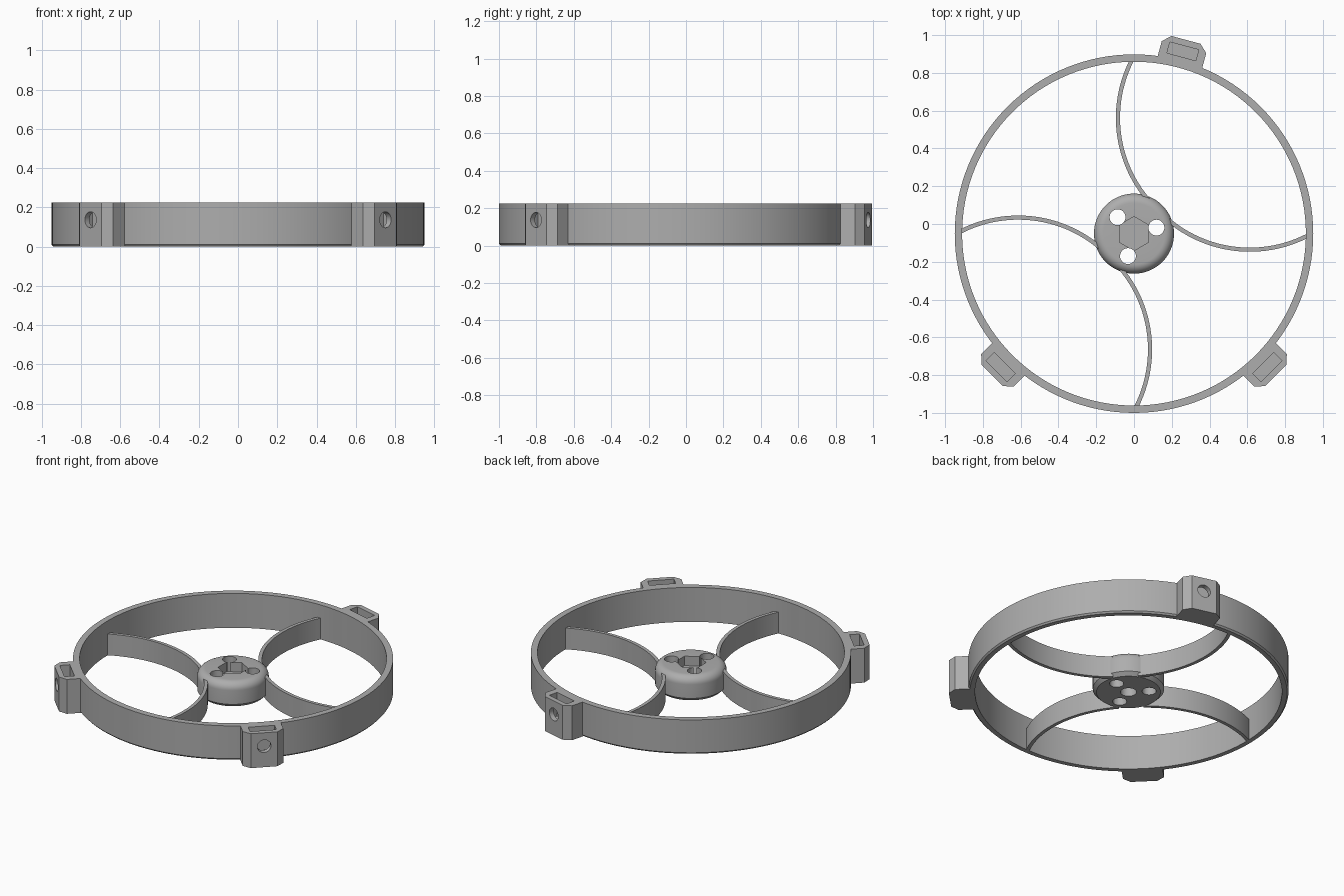
import bpy, bmesh, math
from mathutils import Matrix, Vector

if "Cube" in bpy.data.objects:
    bpy.data.objects.remove(bpy.data.objects["Cube"])

CY = -0.051           # wheel centre offset along y
H = 0.225             # rim height
ORIGIN = Matrix.Translation((0, CY, 0))

grey = bpy.data.materials.new("plain grey")
grey.diffuse_color = (0.42, 0.42, 0.42, 1)
grey.use_nodes = True
grey.node_tree.nodes["Principled BSDF"].inputs["Base Color"].default_value = grey.diffuse_color


def finish(name, bm, matrix=ORIGIN):
    bmesh.ops.transform(bm, matrix=matrix, verts=bm.verts)
    bmesh.ops.recalc_face_normals(bm, faces=bm.faces)
    mesh = bpy.data.meshes.new(name)
    bm.to_mesh(mesh)
    bm.free()
    mesh.materials.append(grey)
    obj = bpy.data.objects.new(name, mesh)
    bpy.context.collection.objects.link(obj)
    return obj


def smooth(obj, angle=30):
    bpy.ops.object.select_all(action='DESELECT')
    obj.select_set(True)
    bpy.context.view_layer.objects.active = obj
    bpy.ops.object.shade_smooth_by_angle(angle=math.radians(angle))


def lathe(name, profile, steps, closed):
    """Revolve an (r, z) profile about the wheel axis."""
    bm = bmesh.new()
    verts = [bm.verts.new((r, 0, z)) for r, z in profile]
    edges = [bm.edges.new(p) for p in zip(verts, verts[1:])]
    if closed:
        edges.append(bm.edges.new((verts[-1], verts[0])))
    bmesh.ops.spin(bm, geom=verts + edges, cent=(0, 0, 0), axis=(0, 0, 1),
                   angle=math.tau, steps=steps)
    bmesh.ops.remove_doubles(bm, verts=bm.verts, dist=1e-5)
    return finish(name, bm)


def prism(name, outline, z0, z1, matrix=ORIGIN):
    """Extrude an (x, y) outline from z0 to z1."""
    bm = bmesh.new()
    face = bm.faces.new([bm.verts.new((x, y, z0)) for x, y in outline])
    new = bmesh.ops.extrude_face_region(bm, geom=[face])["geom"]
    bmesh.ops.translate(bm, vec=(0, 0, z1 - z0),
                        verts=[g for g in new if isinstance(g, bmesh.types.BMVert)])
    return finish(name, bm, matrix)


def circle(cx, cy, r, n, start=0.0):
    return [(cx + r * math.cos(start + math.tau * i / n),
             cy + r * math.sin(start + math.tau * i / n)) for i in range(n)]


def cut(obj, cutters):
    for c in cutters:
        c.hide_render = True
        mod = obj.modifiers.new("cut", 'BOOLEAN')
        mod.operation, mod.solver, mod.object = 'DIFFERENCE', 'EXACT', c
        bpy.ops.object.select_all(action='DESELECT')
        obj.select_set(True)
        bpy.context.view_layer.objects.active = obj
        bpy.ops.object.modifier_apply(modifier=mod.name)
        bpy.data.objects.remove(c)


# Rim with a slim chamfer along the lower edge
smooth(lathe("rim", [(0.91, 0), (0.94, 0), (0.949, 0.01), (0.949, H), (0.91, H)], 128, True))

# Hub: rounded top edge, chamfered base
fillet = [(0.162 + 0.05 * math.cos(a), 0.112 + 0.05 * math.sin(a))
          for a in (math.pi / 2 * i / 8 for i in range(9))]
hub = lathe("hub", [(0, 0), (0.19, 0), (0.212, 0.022)] + fillet + [(0, 0.162)], 64, False)

# Axle bore, hexagonal nut recess and three through holes
hub_cutters = [prism("bore_cutter", circle(0, 0, 0.048, 32), -0.1, 0.3),
               prism("hex_cutter", circle(0, 0, 0.09, 6, math.pi / 2), 0.10, 0.3)]
for deg in (15, 135, 255):
    a = math.radians(deg)
    hub_cutters.append(prism("hole_cutter", circle(0.123 * math.cos(a), 0.123 * math.sin(a),
                                                   0.042, 32), -0.1, 0.3))
cut(hub, hub_cutters)
smooth(hub)

# Curved spokes: one arc, mirrored across the diagonal and turned half way round
R, AX, AY, T = 0.669, 0.613, 0.584, 0.011
a0, a1 = -math.asin((AX - 0.18) / R), math.asin((0.92 - AX) / R)
angles = [a0 + (a1 - a0) * i / 24 for i in range(25)]
outline = [(AX + (R + T) * math.sin(a), AY - (R + T) * math.cos(a)) for a in angles]
outline += [(AX + (R - T) * math.sin(a), AY - (R - T) * math.cos(a)) for a in reversed(angles)]
for name, pts in (("side_spoke", outline), ("cross_spoke", [(y, x) for x, y in outline])):
    for turn in (0, math.pi):
        smooth(prism(name, pts, 0, 0.139, ORIGIN @ Matrix.Rotation(turn, 4, 'Z')))

# Clamp lugs on the rim, each with a nut slot and a radial screw hole
lug_outline = [(0.925, -0.122), (1.022, -0.122), (1.062, -0.08),
               (1.062, 0.08), (1.022, 0.122), (0.925, 0.122)]
slot_outline = [(0.969, -0.079), (1.029, -0.079), (1.029, 0.079), (0.969, 0.079)]
for deg in (75, 225, 315):
    place = ORIGIN @ Matrix.Rotation(math.radians(deg), 4, 'Z')
    lug = prism("lug", lug_outline, 0, H, place)
    slot = prism("slot_cutter", slot_outline, 0.07, 0.4, place)
    sideways = place @ Matrix.Translation((0, 0, 0.137)) @ Matrix.Rotation(math.pi / 2, 4, 'Y')
    screw = prism("screw_cutter", circle(0, 0, 0.041, 32), 1.0, 1.2, sideways)
    cut(lug, [slot, screw])
    smooth(lug)
